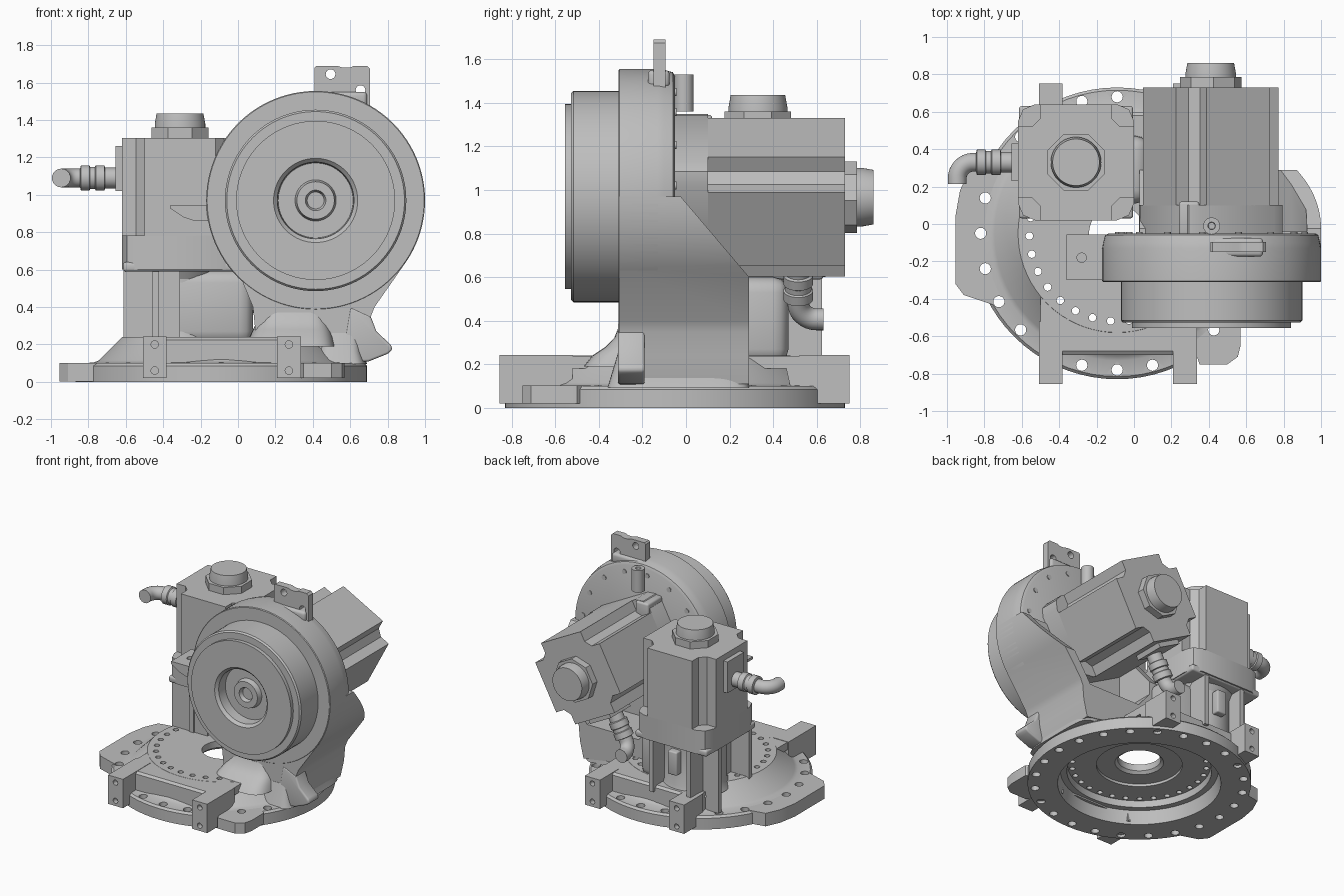
import bpy, bmesh, math
from math import radians, cos, sin, pi
from mathutils import Matrix, Vector

cube = bpy.data.objects.get("Cube")
if cube:
    bpy.data.objects.remove(cube, do_unlink=True)

grey = bpy.data.materials.new("cast_grey")
grey.use_nodes = True
grey.diffuse_color = (0.52, 0.52, 0.52, 1)
grey.node_tree.nodes["Principled BSDF"].inputs["Base Color"].default_value = (0.52, 0.52, 0.52, 1)


def finish(name, bm, mat=None, cutters=(), bevel=0):
    """Turn a bmesh into an object, apply cuts and bevel, then shade it."""
    bmesh.ops.remove_doubles(bm, verts=bm.verts, dist=1e-5)
    bmesh.ops.recalc_face_normals(bm, faces=bm.faces)
    if mat:
        bm.transform(mat)
    me = bpy.data.meshes.new(name)
    bm.to_mesh(me)
    bm.free()
    ob = bpy.data.objects.new(name, me)
    bpy.context.collection.objects.link(ob)
    for c in cutters:
        m = ob.modifiers.new("cut", "BOOLEAN")
        m.object, m.operation, m.solver = c, "DIFFERENCE", "EXACT"
    if bevel:
        m = ob.modifiers.new("round", "BEVEL")
        m.width, m.segments, m.limit_method = bevel, 3, "ANGLE"
    if ob.modifiers:
        dg = bpy.context.evaluated_depsgraph_get()
        new = bpy.data.meshes.new_from_object(ob.evaluated_get(dg))
        ob.modifiers.clear()
        ob.data = new
    ob.data.materials.clear()
    ob.data.materials.append(grey)
    ob.data.shade_smooth()
    ob.data.set_sharp_from_angle(angle=radians(30))
    return ob


def skin(name, rings, **kw):
    """Join a row of equal point rings into a closed solid."""
    bm = bmesh.new()
    rings = [[bm.verts.new(p) for p in ring] for ring in rings]
    n = len(rings[0])
    for a, b in zip(rings, rings[1:]):
        for i in range(n):
            bm.faces.new((a[i], a[(i + 1) % n], b[(i + 1) % n], b[i]))
    bm.faces.new(rings[0])
    bm.faces.new(rings[-1])
    return finish(name, bm, **kw)


def prism(name, pts, axis, a, b, **kw):
    """Extrude a 2D outline along an axis from a to b."""
    place = {"x": lambda p, t: (t, p[0], p[1]), "y": lambda p, t: (p[0], t, p[1]),
             "z": lambda p, t: (p[0], p[1], t)}[axis]
    return skin(name, [[place(p, t) for p in pts] for t in (a, b)], **kw)


def box(name, x0, x1, y0, y1, z0, z1, **kw):
    return prism(name, [(x0, y0), (x1, y0), (x1, y1), (x0, y1)], "z", z0, z1, **kw)


def lathe(name, prof, mat, n=72, **kw):
    """Revolve a closed (radius, height) loop around local z."""
    bm = bmesh.new()
    rings = [[bm.verts.new((r * cos(2 * pi * i / n), r * sin(2 * pi * i / n), z)) for r, z in prof]
             for i in range(n)]
    for i in range(n):
        a, b = rings[i], rings[(i + 1) % n]
        for k in range(len(prof)):
            m = (k + 1) % len(prof)
            if prof[k][0] or prof[m][0]:
                bm.faces.new((a[k], b[k], b[m], a[m]))
    return finish(name, bm, mat=mat, **kw)


def pegs(name, spots, r, depth, mat, **kw):
    """Many cylinders along local z, for bolts or hole cutters."""
    bm = bmesh.new()
    for s in spots:
        bmesh.ops.create_cone(bm, cap_ends=True, segments=16, radius1=r, radius2=r, depth=depth,
                              matrix=Matrix.Translation(s))
    return finish(name, bm, mat=mat, **kw)


def circle(r, n, start=0.0):
    return [Vector((r * cos(start + 2 * pi * i / n), r * sin(start + 2 * pi * i / n), 0)) for i in range(n)]


def move(x, y, z):
    return Matrix.Translation((x, y, z))


helpers = []


def cutter(ob):
    ob.hide_render = True
    helpers.append(ob)
    return ob


# Round base with underside recess, bolt circles and flange tabs
base_at = move(-0.09, -0.05, 0)
flange_holes = cutter(pegs("flange_holes", circle(0.73, 24), 0.03, 1, base_at))
inner_holes = cutter(pegs("inner_holes", circle(0.47, 30, 0.03), 0.02, 1, base_at))
lathe("base", [(0.15, 0.24), (0.53, 0.24), (0.655, 0.115), (0.68, 0.103), (0.765, 0.1), (0.78, 0.085),
               (0.78, 0), (0.57, 0), (0.55, 0.1), (0.505, 0.1), (0.5, 0.15), (0.3, 0.15), (0.3, 0.17),
               (0.17, 0.17), (0.15, 0.19)], base_at, cutters=[flange_holes, inner_holes])
prism("left_flange_tab", [(-0.72, 0.32), (-0.88, 0.29), (-0.93, 0.18), (-0.955, 0.04), (-0.955, -0.32),
                          (-0.91, -0.38), (-0.7, -0.45)], "z", 0.002, 0.102, cutters=[flange_holes])
prism("corner_flange_tab", [(0.3, -0.6), (0.35, -0.75), (0.5, -0.75), (0.555, -0.71), (0.57, -0.65), (0.57, -0.5),
                            (0.48, -0.42)], "z", 0.02, 0.102, cutters=[flange_holes])
deck = [(-0.7, 0.09), (-0.58, 0.09), (-0.56, 0.18), (-0.3, 0.18), (-0.3, 0.239), (-0.68, 0.239), (-0.7, 0.225)]
for side, end, outline in (("front", -0.855, deck), ("back", 0.75, [(-0.1 - y, z) for y, z in deck])):
    prism(side + "_deck", outline, "x", -0.5, 0.33, cutters=[inner_holes])
    for hand, x in (("right", -0.445), ("left", 0.272)):
        spots = [(x, -z, end) for z in (0.06, 0.2)]
        holes = cutter(pegs("boss_holes", spots, 0.02, 0.08, Matrix.Rotation(-pi / 2, 4, "X")))
        ya, yb = sorted((end, math.copysign(0.52, end)))
        box(f"{side}_{hand}_boss", x - 0.064, x + 0.064, ya, yb, 0.02, 0.242, cutters=[holes])

# Gear drum facing the front, with its stepped output ring
CX, CZ, R = 0.415, 0.97, 0.585
drum_at = move(CX, 0, CZ) @ Matrix.Rotation(pi / 2, 4, "X")
lathe("drum_housing", [(0, 0.05), (0.55, 0.05), (0.57, 0.06), (0.58, 0.1), (R, 0.13), (R, 0.305), (0.58, 0.31),
                       (0, 0.31)], drum_at, n=96)
lathe("output_ring", [(0, 0.3), (0.485, 0.3), (0.485, 0.515), (0.475, 0.527), (0.425, 0.527), (0.425, 0.555),
                      (0.225, 0.555), (0.205, 0.535), (0.2, 0.46), (0.11, 0.46), (0.1, 0.5), (0.055, 0.5),
                      (0.045, 0.47), (0, 0.47)], drum_at, n=96)
pegs("drum_bolts", circle(0.5, 16, 0.1), 0.018, 0.012, drum_at @ move(0, 0, 0.05))

# Hollow column carrying the drum, cut off at a slant behind
arc = [(CX + R * cos(radians(a)), CZ + R * sin(radians(a))) for a in range(0, -34, -3)]
slant = cutter(prism("slant_cutter", [(-0.05, 1.0), (0.29, 0.6), (0.6, 0.6), (0.6, 1.3), (-0.05, 1.3)], "x", -1, 2))
cavity = cutter(prism("cavity_cutter", [(0.1, 1.1), (0.93, 1.1), (0.92, 0.85), (0.84, 0.69), (0.64, 0.38),
                                        (0.2, 0.38), (0.1, 0.5)], "y", -0.04, 0.6))
prism("column", [(0.03, 0.97)] + arc + [(0.73, 0.4), (0.71, 0.35), (0.7, 0.24), (0.67, 0.11), (0.1, 0.2), (0.08, 0.4),
                                         (0.03, 0.52)], "y", -0.308, 0.29, cutters=[cavity, slant])


def rounded(x0, x1, y0, y1, z, n=48):
    """Rounded rectangle ring at height z."""
    def soft(v):
        return math.copysign(abs(v) ** 0.4, v)
    return [((x0 + x1) / 2 + (x1 - x0) / 2 * soft(cos(2 * pi * i / n)),
             (y0 + y1) / 2 + (y1 - y0) / 2 * soft(sin(2 * pi * i / n)), z) for i in range(n)]


skin("column_foot", [rounded(0.05, 0.52, -0.47, 0.29, 0.19), rounded(0.06, 0.51, -0.43, 0.285, 0.24),
                     rounded(0.08, 0.5, -0.37, 0.28, 0.28), rounded(0.1, 0.49, -0.33, 0.27, 0.32),
                     rounded(0.12, 0.48, -0.31, 0.26, 0.37)])
skin("column_skirt", [rounded(0.4, 0.69, -0.36, 0.29, 0.095), rounded(0.42, 0.67, -0.34, 0.28, 0.16),
                      rounded(0.44, 0.66, -0.31, 0.27, 0.26)])
prism("side_lug", [(0.55, 0.1), (0.7, 0.11), (0.8, 0.15), (0.825, 0.17), (0.82, 0.195), (0.74, 0.27), (0.71, 0.35),
                   (0.6, 0.4)], "y", -0.312, -0.19, bevel=0.012)

# Lugs on the drum
tab_hole = cutter(pegs("tab_hole", [(-0.28, -0.18, 0.95)], 0.025, 0.06, None))
prism("side_tab", [(-0.36, 0.945), (-0.05, 0.945), (-0.05, 0.75), (-0.13, 0.82), (-0.16, 0.86), (-0.23, 0.86),
                   (-0.29, 0.88), (-0.36, 0.925)], "y", -0.3, -0.055, cutters=[tab_hole])
eye_holes = cutter(pegs("eye_holes", [(0.495, -1.645, -0.12), (0.655, -1.56, -0.12)], 0.026, 0.3,
                        Matrix.Rotation(-pi / 2, 4, "X")))
prism("lifting_lug", [(0.41, 1.5), (0.41, 1.68), (0.42, 1.69), (0.53, 1.69), (0.56, 1.68), (0.6, 1.68), (0.62, 1.69),
                      (0.69, 1.69), (0.705, 1.675), (0.705, 1.4)], "y", -0.15, -0.095, cutters=[eye_holes])
box("lifting_lug_foot", 0.42, 0.69, -0.175, -0.075, 1.47, 1.55, bevel=0.02)
lathe("breather_post", [(0, 1.36), (0.045, 1.36), (0.045, 1.53), (0.02, 1.53), (0.018, 1.5), (0, 1.5)],
      move(0.415, -0.01, 0), n=32)


def motor(name, mat, length, adapter, bend):
    """Square motor along local z, with grooved corners, end cap and cable elbow on +y."""
    h, s, t, c = 0.31, 0.12, 0.075, 0.09
    quarter = [(h, h - s), (h - t, h - s), (h - s, h - t), (h - s, h)]
    outline, collar = [], []
    for q in range(4):
        turn = Matrix.Rotation(q * pi / 2, 2)
        outline += [tuple(turn @ Vector(p)) for p in quarter]
        collar += [tuple(turn @ Vector(p)) for p in ((h, h - c), (h - c * 0.3, h - c * 0.3), (h - c, h))]
    prism(name + "_body", outline, "z", 0, length, mat=mat)
    prism(name + "_adapter", collar, "z", -adapter, 0.002, mat=mat)
    octagon = [(p.x, p.y) for p in circle(0.165, 8, pi / 8)]
    prism(name + "_cap_plate", octagon, "z", length, length + 0.055, mat=mat)
    lathe(name + "_cap", [(0, 0), (0.135, 0), (0.135, 0.075), (0.125, 0.13), (0, 0.13)], mat @ move(0, 0, length), n=48)
    zc = length - 0.215
    box(name + "_socket_plate", -0.1, 0.1, 0.3, 0.345, zc - 0.07, zc + 0.17, mat=mat)
    lathe(name + "_plug", [(0, 0.34), (0.055, 0.34), (0.055, 0.4), (0.068, 0.405), (0.068, 0.45), (0.06, 0.455),
                           (0.06, 0.48), (0.068, 0.485), (0.068, 0.53), (0.048, 0.535), (0, 0.535)],
          mat @ move(0, 0, zc) @ Matrix.Rotation(-pi / 2, 4, "X"), n=32)
    # Elbow swept along a quarter turn
    bend, out = Vector(bend), Vector((0, 1, 0))
    path = [(Vector((0, 0.52, zc)), out)]
    for k in range(9):
        a = k * pi / 16
        path.append((Vector((0, 0.55, zc)) + out * 0.085 * sin(a) + bend * 0.085 * (1 - cos(a)),
                     out * cos(a) + bend * sin(a)))
    path.append((path[-1][0] + bend * 0.03, bend))
    side = out.cross(bend)
    skin(name + "_elbow", [[p + side * v.x + side.cross(d) * v.y for v in circle(0.05, 24)] for p, d in path], mat=mat)


MX, MY = -0.31, 0.33
motor("upright_motor", move(MX, MY, 0.78) @ Matrix.Rotation(pi / 2, 4, "Z"), 0.525, 0.18, (-1, 0, 0))
motor("tilted_motor", move(0.41, 0.1, 0.967) @ Matrix.Rotation(radians(28), 4, "Y") @ Matrix.Rotation(-pi / 2, 4, "X"),
      0.63, 0.16, (0, 0, 1))
box("tilted_motor_pad", 0.24, 0.35, -0.06, 0.12, 1.2, 1.345, bevel=0.015)

# Ribbed stand under the upright motor
box("stand_flange", MX - 0.305, MX + 0.305, MY - 0.3, MY + 0.3, 0.59, 0.64, bevel=0.015)
lathe("stand_core", [(0, 0.2), (0.25, 0.2), (0.22, 0.26), (0.22, 0.55), (0.25, 0.6), (0, 0.6)], move(MX, MY, 0))
box("stand_body", -0.42, 0.08, 0.11, 0.47, 0.2, 0.6, bevel=0.07)
for i, x in enumerate((-0.46, -0.14)):
    box(f"stand_back_rib_{i}", x - 0.018, x + 0.018, MY, 0.625, 0.2, 0.6)
box("stand_front_rib", -0.458, -0.422, MY - 0.27, MY, 0.2, 0.6)
for i, (y, z) in enumerate(((0.09, 0.2), (0.46, 0.1))):
    box(f"stand_side_rib_{i}", -0.612, MX, y - 0.018, y + 0.018, z, 0.6)
box("stand_terminal", -0.34, -0.26, 0.53, 0.6, 0.36, 0.54, bevel=0.01)

for ob in helpers:
    bpy.data.objects.remove(ob, do_unlink=True)
